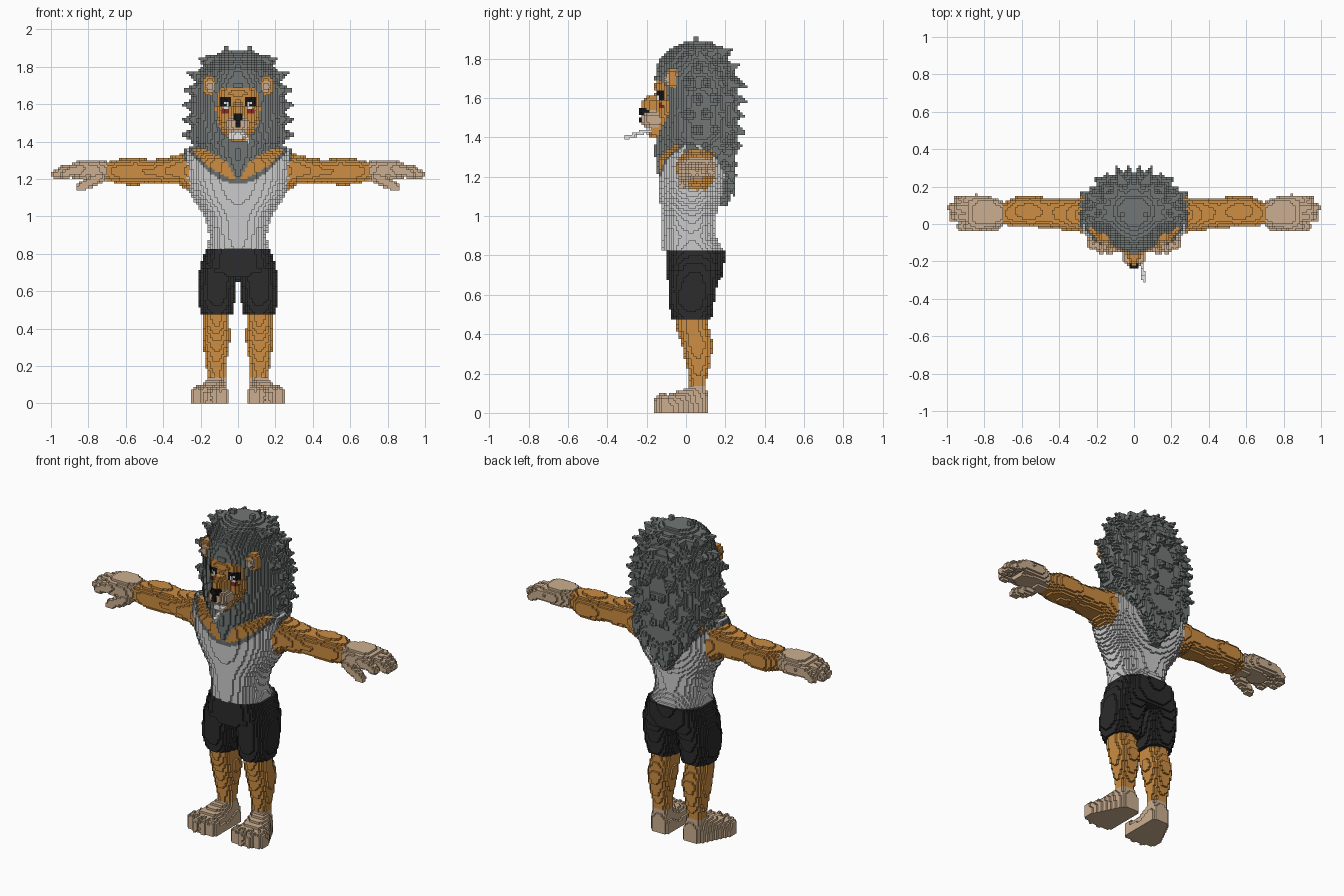
import bpy, math, random
from mathutils import Vector

if "Cube" in bpy.data.objects:
    bpy.data.objects.remove(bpy.data.objects["Cube"])

random.seed(4)
V = 0.0125                      # voxel size
cells = {}                      # (i, j, k) -> (part, colour)

COLOURS = {"orange fur": (.61, .27, .055), "beige fur": (.60, .43, .28), "light grey cloth": (.60, .60, .60),
           "grey hair": (.165, .185, .18), "grey trim": (.14, .15, .15), "charcoal cloth": (.025, .025, .026),
           "black": (.008, .008, .008), "red": (.28, .02, .02), "white": (.85, .85, .85)}
mats = {}
for name, c in COLOURS.items():
    mats[name] = bpy.data.materials.new(name)
    mats[name].diffuse_color = (*c, 1)


def fill(part, colour, lo, hi, inside, mirror=True):
    """Fill voxels whose centre is inside a shape; part None carves."""
    rng = [range(math.floor(a / V) - 1, math.ceil(b / V) + 1) for a, b in zip(lo, hi)]
    for i in rng[0]:
        for j in rng[1]:
            for k in rng[2]:
                if k >= 0 and inside((i + .5) * V, (j + .5) * V, (k + .5) * V):
                    for q in ((i, -1 - i) if mirror else (i,)):
                        if part:
                            cells[q, j, k] = (part, colour)
                        else:
                            cells.pop((q, j, k), None)


def paint(part, colour, rule):
    """Recolour voxels of one part by a position rule."""
    for (i, j, k), (p, c) in list(cells.items()):
        if p == part and rule((i + .5) * V, (j + .5) * V, (k + .5) * V):
            cells[i, j, k] = (p, colour)


def at(secs, t):
    """Interpolated section values at t, or None outside the range."""
    for a, b in zip(secs, secs[1:]):
        if a[0] <= t <= b[0]:
            f = (t - a[0]) / (b[0] - a[0])
            return [u + (w - u) * f for u, w in zip(a[1:], b[1:])]


def loft(part, colour, axis, secs, pm=2.2, pp=2.2):
    """Superellipse sections (t, c1, c2, r1, r2 low side, r2 high side) along an axis."""
    u, v = [n for n in range(3) if n != axis]
    lo, hi = [0] * 3, [0] * 3
    lo[axis], hi[axis] = secs[0][0], secs[-1][0]
    lo[u], hi[u] = min(s[1] - s[3] for s in secs), max(s[1] + s[3] for s in secs)
    lo[v], hi[v] = min(s[2] - s[4] for s in secs), max(s[2] + s[5] for s in secs)
    lo[0] = max(lo[0], 0)
    cache = {}

    def inside(*p):
        t = p[axis]
        if t not in cache:
            cache[t] = at(secs, t)
        s = cache[t]
        if not s:
            return False
        a, d = abs(p[u] - s[0]) / s[2], p[v] - s[1]
        b, e = (-d / s[3], pm) if d < 0 else (d / s[4], pp)
        return a < 1 and b < 1 and a ** e + b ** e <= 1
    fill(part, colour, lo, hi, inside)


def ball(part, colour, c, r):
    fill(part, colour, [a - b for a, b in zip(c, r)], [a + b for a, b in zip(c, r)],
         lambda *p: sum(((a - b) / d) ** 2 for a, b, d in zip(p, c, r)) <= 1)


def spike(part, colour, a, b, ra, rb, mirror=True):
    """Tapered rod with round ends."""
    a, b = Vector(a), Vector(b)
    d = b - a
    R = max(ra, rb)

    def inside(*p):
        w = Vector(p) - a
        t = min(1, max(0, w.dot(d) / d.length_squared))
        return (w - d * t).length <= ra + (rb - ra) * t
    fill(part, colour, [min(x, y) - R for x, y in zip(a, b)], [max(x, y) + R for x, y in zip(a, b)], inside, mirror)


# lower legs and feet
loft("legs", "orange fur", 2, [(.06, .11, .06, .05, .045, .045), (.16, .115, .06, .05, .042, .042),
     (.23, .117, .06, .058, .055, .06), (.35, .115, .055, .076, .078, .085), (.42, .115, .035, .07, .08, .085),
     (.50, .115, .025, .07, .08, .075)])
paint("legs", "beige fur", lambda x, y, z: z < .14)
loft("feet", "beige fur", 1, [(-.13, .15, 0, .095, .06, .075), (-.08, .15, 0, .1, .1, .1), (-.02, .14, 0, .085, .1, .115),
     (.04, .122, 0, .068, .1, .15), (.09, .11, 0, .058, .1, .14), (.112, .105, 0, .045, .1, .10)], 2.5, 2.8)
for x, y, r in ((.078, -.118, .03), (.128, -.128, .03), (.178, -.125, .03), (.222, -.108, .028)):
    ball("feet", "beige fur", (x, y, .045), (r, .035, .05))
    ball("feet", "beige fur", (x, y, .02), (r, .035, .04))

# shorts
loft("shorts", "charcoal cloth", 2, [(.475, .113, .03, .083, .1, .1), (.55, .115, .03, .1, .118, .112),
     (.62, .113, .035, .103, .125, .118), (.72, .102, .045, .104, .14, .135)], 2.5, 2.5)
loft("shorts", "charcoal cloth", 2, [(.675, 0, .045, .2, .14, .135), (.75, 0, .045, .198, .148, .148),
     (.83, 0, .045, .17, .147, .152)], 2.8, 2.8)

# arms, hands, fingers and thumb
loft("arms", "orange fur", 0, [(.24, .05, 1.235, .1, .115, .115), (.32, .05, 1.25, .09, .08, .08),
     (.38, .055, 1.245, .088, .073, .07), (.46, .06, 1.24, .08, .06, .062), (.55, .068, 1.24, .086, .075, .075),
     (.62, .068, 1.24, .085, .07, .07), (.70, .055, 1.24, .058, .05, .052)])
loft("hands", "beige fur", 0, [(.70, .055, 1.243, .062, .053, .055), (.76, .06, 1.25, .085, .057, .055),
     (.84, .06, 1.25, .092, .05, .052), (.89, .06, 1.245, .088, .04, .042)], 2.5, 2.5)
for y, tip in ((-.012, .925), (.037, .97), (.085, .975), (.128, .94)):
    spike("hands", "beige fur", (.84, y, 1.252), (tip - .04, y, 1.245), .029, .028)
    spike("hands", "beige fur", (tip - .04, y, 1.245), (tip, y, 1.222), .028, .024)
spike("hands", "beige fur", (.74, .0, 1.21), (.84, -.02, 1.155), .035, .024)

# sleeveless shirt with grey neck and arm trim
loft("shirt", "light grey cloth", 2, [(.83, 0, .03, .163, .15, .16), (.90, 0, .03, .152, .155, .115),
     (1.0, 0, .03, .178, .155, .12), (1.1, 0, .03, .245, .165, .155), (1.2, 0, .03, .285, .17, .18),
     (1.3, 0, .03, .293, .165, .17), (1.36, 0, .03, .285, .11, .12)])


def neck(x):
    return 1.185 + .165 * (abs(x) / .25) ** 1.8


paint("shirt", "grey trim", lambda x, y, z: (abs(x) > .272 and z > 1.14) or z > neck(x) - .015)
paint("shirt", "orange fur", lambda x, y, z: abs(x) < .24 and z > neck(x) + .012)

# mane: main mass, tail down the back, then rows of tufts
MANE = [(1.19, 0, .06, .04, .20, .15), (1.26, 0, .06, .13, .215, .16), (1.33, 0, .06, .215, .218, .18),
        (1.40, 0, .06, .252, .215, .2), (1.50, 0, .06, .255, .2, .2), (1.60, 0, .06, .252, .2, .2),
        (1.70, 0, .06, .235, .22, .19), (1.78, 0, .06, .2, .205, .16), (1.84, 0, .06, .16, .15, .13),
        (1.89, 0, .06, .08, .06, .07)]
loft("mane", "grey hair", 2, MANE, 1.6, 2.2)
loft("mane", "grey hair", 2, [(1.05, 0, .15, .025, .1, .065), (1.12, 0, .15, .075, .1, .08), (1.2, 0, .15, .135, .1, .09),
     (1.28, 0, .15, .19, .1, .10), (1.38, 0, .15, .21, .1, .11)])
for n in range(7):
    z = 1.36 + n * .078
    _, cy, rx, _, rb = at(MANE, z)
    for m in range(5):
        t = math.radians(-12 + 24 * m + 12 * (n % 2))
        if t > math.pi / 2:
            continue
        p = Vector((rx * math.cos(t), cy + rb * math.sin(t), z))
        d = Vector((math.cos(t), math.sin(t), .35 if z > 1.7 else -.25 * math.sin(t))).normalized()
        spike("mane", "grey hair", p - d * .03, p + d * random.uniform(.035, .06), .05, .006)
for x, y, z in ((.065, .05, 1.915), (.15, .04, 1.865), (.07, .14, 1.87), (.0, .1, 1.89), (.195, .05, 1.80), (.12, -.02, 1.85)):
    spike("mane", "grey hair", (x * .8, y * .9, z - .09), (x, y, z), .05, .007)
for x, z in ((.04, 1.14), (.1, 1.2), (.155, 1.26), (.05, 1.27)):
    spike("mane", "grey hair", (x, .215, z + .06), (x * 1.1, .24, z - .03), .045, .008)

# head set into an opening in the mane
fill(None, None, (0, -.3, 1.4), (.13, -.08, 1.69),
     lambda x, y, z: y < -.08 and (x / .125) ** 2 + ((z - 1.55) / .14) ** 2 < 1)
loft("head", "orange fur", 2, [(1.40, 0, 0, .05, .14, .05), (1.45, 0, 0, .085, .145, .05), (1.52, 0, 0, .118, .148, .05),
     (1.60, 0, 0, .128, .15, .05), (1.66, 0, 0, .125, .16, .05), (1.685, 0, 0, .105, .155, .05)], 2.8, 2.8)
ball("head", "orange fur", (0, -.16, 1.56), (.036, .065, .06))
for hue, x0, x1, z0, z1 in (("black", .034, .1, 1.587, 1.64), ("red", .045, .088, 1.55, 1.575),
                            ("white", .055, .08, 1.573, 1.612), ("black", .062, .074, 1.585, 1.6)):
    paint("head", hue, lambda x, y, z: y < -.08 and x0 < abs(x) < x1 and z0 < z < z1)

# muzzle, chin, nose
ball("muzzle", "beige fur", (0, -.165, 1.49), (.067, .068, .05))
ball("chin", "orange fur", (0, -.15, 1.43), (.055, .05, .035))
paint("chin", "white", lambda x, y, z: -.055 < x < .025 and z > 1.415 and y < -.14)
ball("nose", "black", (0, -.213, 1.53), (.032, .026, .022))
paint("muzzle", "black", lambda x, y, z: y < -.19 and abs(x) < .014 and z > 1.475)

# ears
ball("ears", "orange fur", (.152, -.068, 1.70), (.042, .034, .053))
ball("ears", "beige fur", (.152, -.095, 1.695), (.024, .016, .034))

# cigarette
spike("cigarette", "white", (.035, -.18, 1.437), (.055, -.302, 1.402), .0105, .0105, False)


# turn the voxels of each part into one outer skin
for part in dict.fromkeys(p for p, c in cells.values()):
    index, faces, slots = {}, [], []
    used = list(dict.fromkeys(c for p, c in cells.values() if p == part))
    for key, (p, c) in cells.items():
        if p != part:
            continue
        for a in range(3):
            u, v = (a + 1) % 3, (a + 2) % 3
            for s in (0, 1):
                near = list(key)
                near[a] += 2 * s - 1
                if tuple(near) in cells:
                    continue
                quad = []
                for du, dv in ((0, 0), (1, 0), (1, 1), (0, 1)):
                    q = list(key)
                    q[a] += s
                    q[u] += du
                    q[v] += dv
                    quad.append(index.setdefault(tuple(q), len(index)))
                faces.append(quad if s else quad[::-1])
                slots.append(used.index(c))
    if not faces:
        continue
    mesh = bpy.data.meshes.new(part)
    mesh.from_pydata([[n * V for n in q] for q in index], [], faces)
    for c in used:
        mesh.materials.append(mats[c])
    mesh.polygons.foreach_set("material_index", slots)
    mesh.update()
    bpy.context.collection.objects.link(bpy.data.objects.new(part, mesh))

for m in bpy.data.materials:
    if m.users and not m.is_grease_pencil:
        m.use_nodes = True
        m.node_tree.nodes["Principled BSDF"].inputs["Base Color"].default_value = m.diffuse_color
